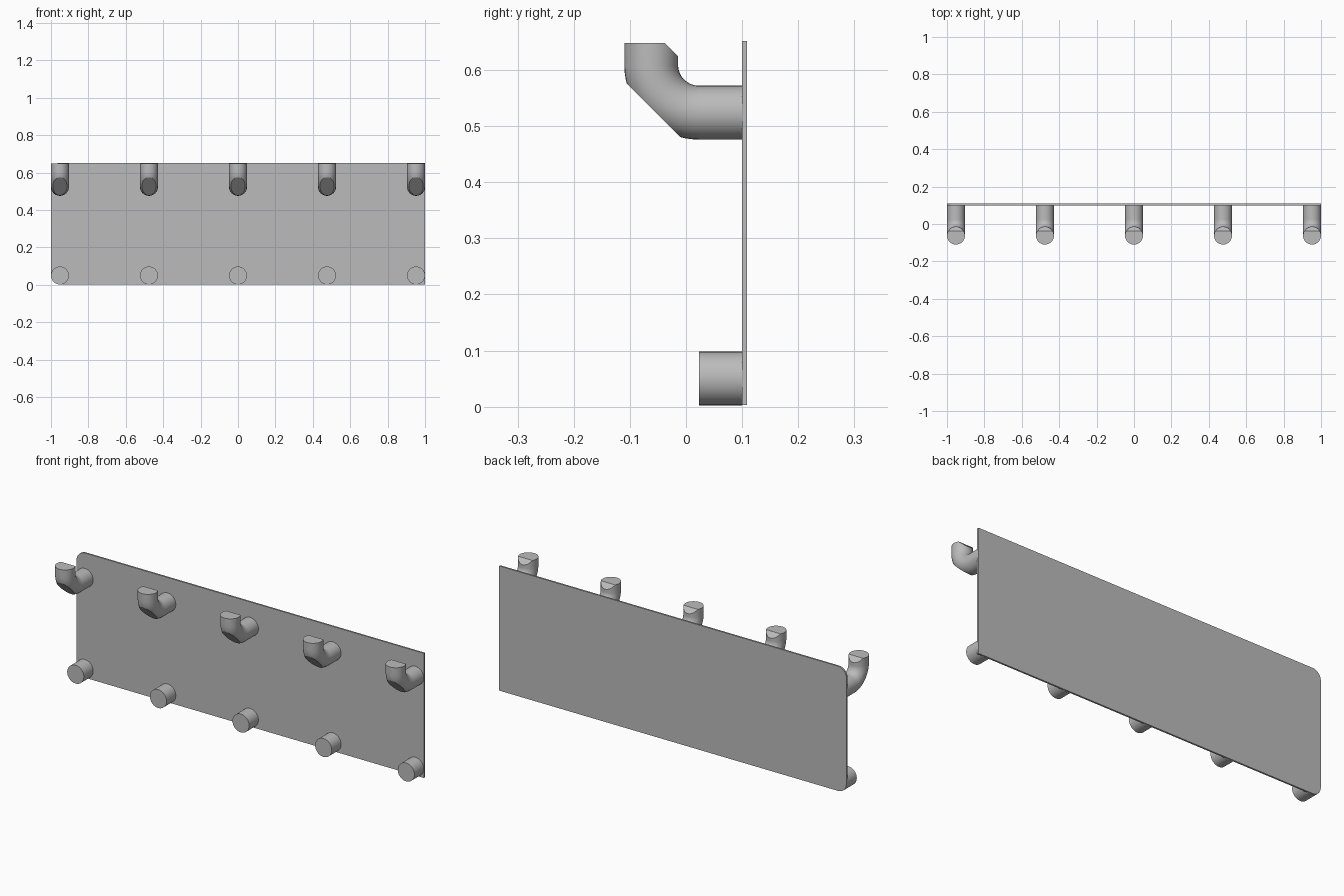
import bpy, bmesh, math
from mathutils import Vector

cube = bpy.data.objects.get("Cube")
if cube:
    bpy.data.objects.remove(cube, do_unlink=True)

grey = bpy.data.materials.new("plain grey")
grey.use_nodes = True
grey.diffuse_color = (0.5, 0.5, 0.5, 1)
grey.node_tree.nodes["Principled BSDF"].inputs["Base Color"].default_value = (0.5, 0.5, 0.5, 1)

R = 0.048            # peg and hook radius
BEND = 0.085         # bend radius of the hook centre line
SIDES = 32
FRONT, BACK = 0.10, 0.109
PEG_END = 0.023
LOW, HIGH, TOP = 0.05, 0.524, 0.652


def finish(bm, name, smooth=True):
    bmesh.ops.recalc_face_normals(bm, faces=bm.faces[:])
    mesh = bpy.data.meshes.new(name)
    bm.to_mesh(mesh)
    bm.free()
    mesh.materials.append(grey)
    obj = bpy.data.objects.new(name, mesh)
    bpy.context.collection.objects.link(obj)
    if smooth:
        bpy.ops.object.select_all(action='DESELECT')
        obj.select_set(True)
        bpy.context.view_layer.objects.active = obj
        bpy.ops.object.shade_smooth_by_angle(angle=math.radians(30))
    return obj


def tube(name, frames, cuts=()):
    """Sweep a circle along (centre, up) frames, then trim and cap with planes."""
    bm = bmesh.new()
    rings = []
    for centre, up in frames:
        ring = []
        for i in range(SIDES):
            a = math.tau * i / SIDES
            offset = Vector((math.cos(a), 0, 0)) + up * math.sin(a)
            ring.append(bm.verts.new(centre + offset * R))
        rings.append(ring)
    for a, b in zip(rings, rings[1:]):
        for i in range(SIDES):
            j = (i + 1) % SIDES
            bm.faces.new((a[i], a[j], b[j], b[i]))
    bm.faces.new(rings[0])
    bm.faces.new(rings[-1])
    for point, normal in cuts:
        result = bmesh.ops.bisect_plane(bm, geom=bm.verts[:] + bm.edges[:] + bm.faces[:],
                                        plane_co=point, plane_no=normal, clear_outer=True)
        edges = [e for e in result["geom_cut"] if isinstance(e, bmesh.types.BMEdge)]
        bmesh.ops.holes_fill(bm, edges=edges, sides=0)
    return finish(bm, name)


def peg(name, x, z):
    up = Vector((0, 0, 1))
    return tube(name, [(Vector((x, y, z)), up) for y in (FRONT, PEG_END)])


def hook(name, x):
    # quarter bend followed by a short upright tip
    pivot = Vector((x, PEG_END, HIGH + BEND))
    frames = []
    for i in range(17):
        a = math.pi / 2 * i / 16
        up = Vector((0, math.sin(a), math.cos(a)))
        frames.append((pivot - up * BEND, up))
    frames.append((frames[-1][0] + Vector((0, 0, 0.07)), frames[-1][1]))
    cuts = [
        (Vector((x, -0.06, 0.648)), Vector((0, 0, 1))),     # flat top
        (Vector((x, -0.038, 0.648)), Vector((0, 1, 1))),    # bevelled inner tip
        (Vector((x, -0.055, 0.525)), Vector((0, -1, -1))),  # flat on the outer bend
    ]
    return tube(name, frames, cuts)


# Back plate, rounded only at its right-hand corners
bm = bmesh.new()
outline = [(1, 0.003), (1, TOP)]
for centre_z, start in ((TOP - R, 90), (0.003 + R, 180)):
    for i in range(9):
        a = math.radians(start + 90 * i / 8)
        outline.append((-1 + R + R * math.cos(a), centre_z + R * math.sin(a)))
face = bm.faces.new([bm.verts.new((x, FRONT, z)) for x, z in outline])
extruded = bmesh.ops.extrude_face_region(bm, geom=[face], use_keep_orig=True)
moved = [v for v in extruded["geom"] if isinstance(v, bmesh.types.BMVert)]
bmesh.ops.translate(bm, verts=moved, vec=(0, BACK - FRONT, 0))
finish(bm, "back_plate")

# Row of hooks on stems above, row of straight pegs below
for n in range(5):
    x = (n - 2) * 0.476
    peg(f"lower_peg_{n + 1}", x, LOW)
    peg(f"hook_stem_{n + 1}", x, HIGH)
    hook(f"hook_{n + 1}", x)
